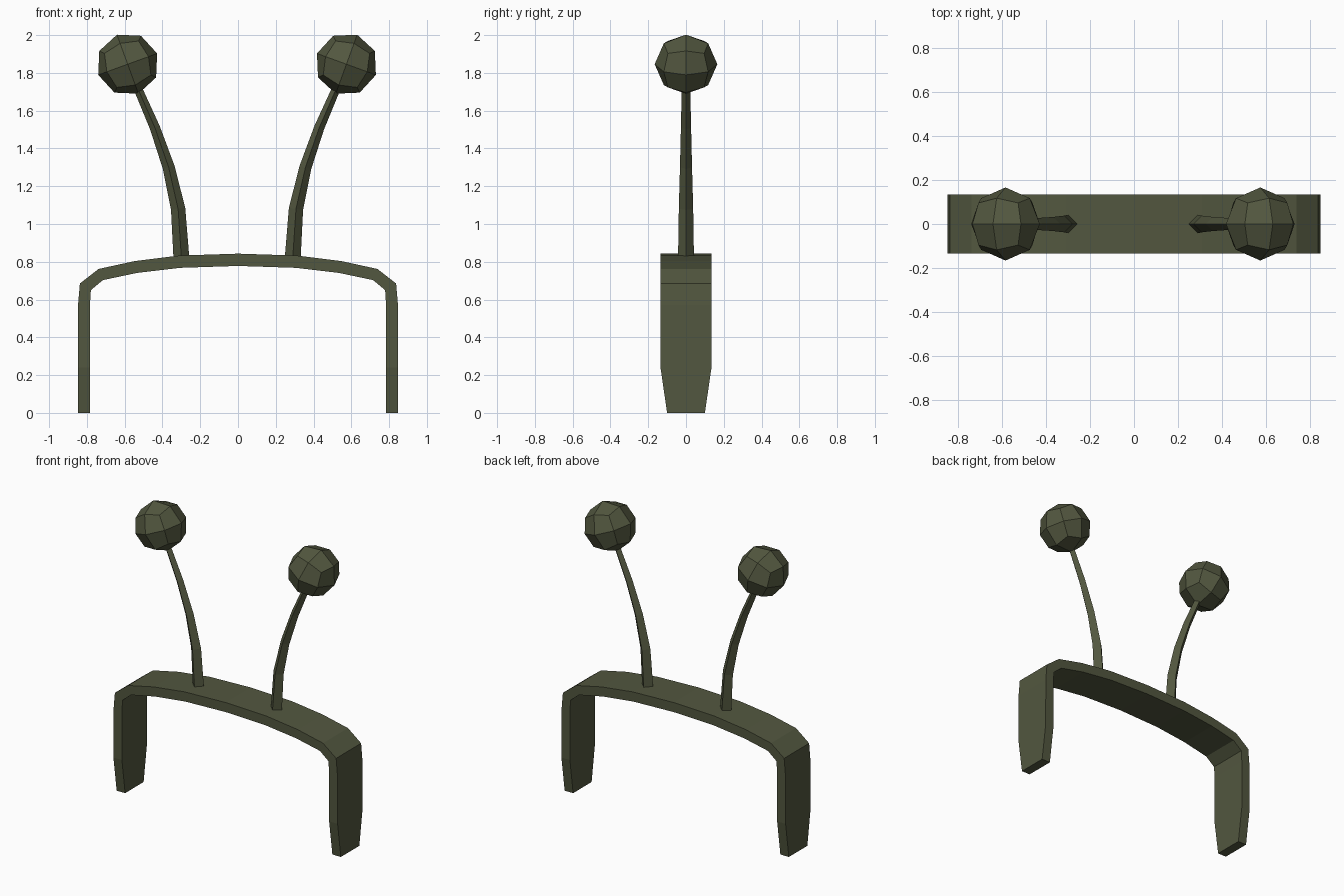
import bpy, bmesh, math
from mathutils import Matrix, Vector

if "Cube" in bpy.data.objects:
    bpy.data.objects.remove(bpy.data.objects["Cube"])

mat = bpy.data.materials.new("dark_olive")
mat.diffuse_color = (0.085, 0.095, 0.05, 1)
mat.use_nodes = True
mat.node_tree.nodes["Principled BSDF"].inputs["Base Color"].default_value = mat.diffuse_color


def finish(name, bm):
    bmesh.ops.recalc_face_normals(bm, faces=bm.faces)
    mesh = bpy.data.meshes.new(name)
    bm.to_mesh(mesh)
    bm.free()
    mesh.materials.append(mat)
    obj = bpy.data.objects.new(name, mesh)
    bpy.context.collection.objects.link(obj)
    return obj


def skin(name, rings):
    """Join four-sided rings into a capped tube."""
    bm = bmesh.new()
    loops = [[bm.verts.new(p) for p in ring] for ring in rings]
    for a, b in zip(loops, loops[1:]):
        for i in range(4):
            j = (i + 1) % 4
            bm.faces.new((a[i], a[j], b[j], b[i]))
    bm.faces.new(loops[0])
    bm.faces.new(loops[-1])
    return finish(name, bm)


# Headband: half profile as outer x, z, inner x, z, half depth
half = [
    (0.848, 0.00, 0.784, 0.00, 0.10),
    (0.848, 0.24, 0.784, 0.24, 0.135),
    (0.847, 0.57, 0.784, 0.57, 0.135),
    (0.837, 0.685, 0.779, 0.65, 0.135),
    (0.738, 0.762, 0.715, 0.703, 0.135),
    (0.545, 0.804, 0.535, 0.741, 0.135),
    (0.310, 0.833, 0.305, 0.768, 0.135),
]
full = ([(-a, b, -c, d, y) for a, b, c, d, y in half]
        + [(0, 0.843, 0, 0.778, 0.135)] + half[::-1])
skin("headband", [[(ox, -y, oz), (ox, y, oz), (ix, y, iz), (ix, -y, iz)]
                  for ox, oz, ix, iz, y in full])

# Antenna stalk: centre line x, z and radius, with a diamond section
path = [(0.295, 0.825, 0.042), (0.312, 1.08, 0.038), (0.362, 1.30, 0.032),
        (0.435, 1.51, 0.027), (0.535, 1.74, 0.022)]
shift = -0.005


def stalk(name, side):
    pts = [Vector((x * side + shift, 0, z)) for x, z, r in path]
    rings = []
    for i, p in enumerate(pts):
        d = (pts[min(i + 1, len(pts) - 1)] - pts[max(i - 1, 0)]).normalized()
        if i == 0:
            d = Vector((0, 0, 1))
        r = path[i][2]
        n = Vector((d.z, 0, -d.x)) * r
        w = Vector((0, r, 0))
        rings.append([p + n, p + w, p - n, p - w])
    skin(name, rings)


# Antenna ball: a once-divided cube pushed out to a sphere, tilted outwards
def ball(name, side):
    bm = bmesh.new()
    bmesh.ops.create_cube(bm, size=1)
    bmesh.ops.subdivide_edges(bm, edges=bm.edges[:], cuts=1, use_grid_fill=True)
    for v in bm.verts:
        v.co = v.co.normalized() * 0.166
    bmesh.ops.transform(bm, verts=bm.verts, matrix=(
        Matrix.Translation((0.579 * side + shift, 0, 1.846))
        @ Matrix.Rotation(math.radians(20) * side, 4, 'Y')))
    finish(name, bm)


for label, side in (("left", -1), ("right", 1)):
    stalk(label + "_antenna_stalk", side)
    ball(label + "_antenna_ball", side)
